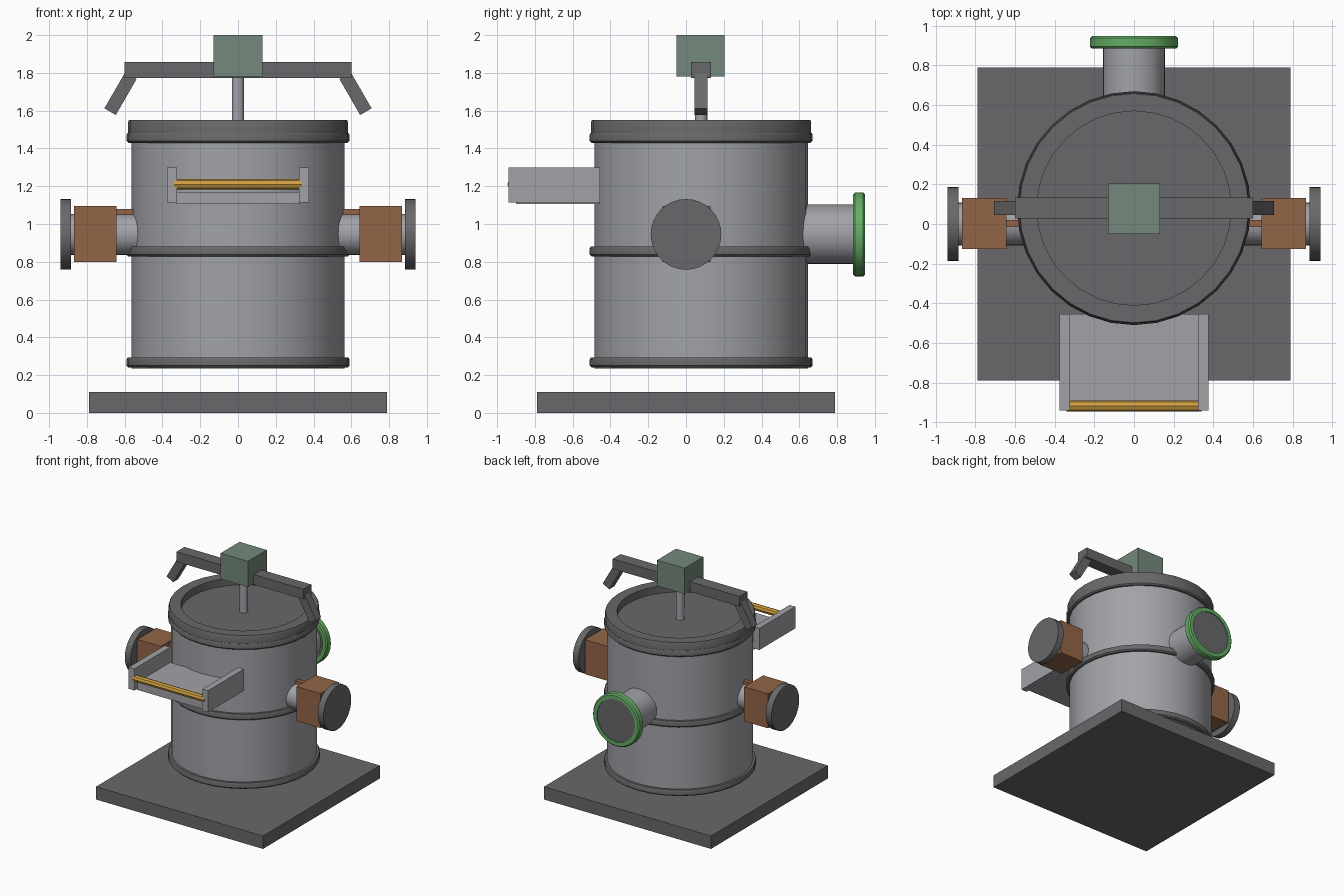
import bpy, bmesh, math
from mathutils import Matrix

old = bpy.data.objects.get("Cube")
if old:
    bpy.data.objects.remove(old, do_unlink=True)


def material(name, rgb):
    m = bpy.data.materials.new(name)
    m.use_nodes = True
    m.diffuse_color = (*rgb, 1)
    m.node_tree.nodes["Principled BSDF"].inputs["Base Color"].default_value = (*rgb, 1)
    return m


STEEL = material("light grey steel", (.36, .365, .39))
DARK = material("dark grey metal", (.14, .14, .145))
COPPER = material("copper brown", (.29, .13, .063))
AMBER = material("amber", (.62, .34, .05))
GREEN = material("bright green", (.13, .42, .13))
SAGE = material("sage green", (.175, .25, .2))

# Rotations that turn the z axis into another axis
UP = Matrix.Identity(4)
ALONG_X = Matrix.Rotation(math.pi / 2, 4, 'Y')
ALONG_Y = Matrix.Rotation(-math.pi / 2, 4, 'X')


def finish(name, bm, mat, smooth=False):
    bmesh.ops.recalc_face_normals(bm, faces=bm.faces)
    me = bpy.data.meshes.new(name)
    bm.to_mesh(me)
    bm.free()
    me.materials.append(mat)
    ob = bpy.data.objects.new(name, me)
    bpy.context.collection.objects.link(ob)
    if smooth:
        bpy.ops.object.select_all(action='DESELECT')
        ob.select_set(True)
        bpy.context.view_layer.objects.active = ob
        bpy.ops.object.shade_smooth_by_angle(angle=math.radians(30))
    return ob


def box(name, x, y, z, mat, tilt=0):
    """Box from its (low, high) extents, tilted about its own y axis."""
    bm = bmesh.new()
    size = [b - a for a, b in (x, y, z)]
    mid = [(a + b) / 2 for a, b in (x, y, z)]
    m = Matrix.Translation(mid) @ Matrix.Rotation(tilt, 4, 'Y') @ Matrix.Diagonal((*size, 1))
    bmesh.ops.create_cube(bm, size=1, matrix=m)
    return finish(name, bm, mat)


def lathe(name, profile, mat, at=(0, 0, 0), axis=UP, sides=32, closed=False):
    """Spin a (radius, height) profile about an axis; closed makes a ring."""
    bm = bmesh.new()
    m = Matrix.Translation(at) @ axis
    rings = []
    for r, h in profile:
        rings.append([bm.verts.new(m @ Matrix.Rotation(2 * math.pi * i / sides, 4, 'Z')
                                   @ Matrix.Translation((r, 0, h)).to_translation())
                      for i in range(sides)])
    pairs = list(zip(rings, rings[1:]))
    if closed:
        pairs.append((rings[-1], rings[0]))
    else:
        bm.faces.new(rings[0])
        bm.faces.new(rings[-1])
    for a, b in pairs:
        for i in range(sides):
            j = (i + 1) % sides
            bm.faces.new((a[i], a[j], b[j], b[i]))
    return finish(name, bm, mat, True)


def rod(name, r, low, high, mat, at=(0, 0, 0), axis=UP, sides=32):
    return lathe(name, [(r, low), (r, high)], mat, at, axis, sides)


# Base plate and vessel
TANK = (0, .08, 0)
box("base_plate", (-.79, .79), (-.79, .79), (0, .11), DARK)
rod("tank_body", .565, .235, 1.475, STEEL, TANK)

# Bands round the vessel
for part, low in (("bottom", .24), ("middle", .828), ("top", 1.43)):
    high = low + .052
    lathe(part + "_band", [(.55, low), (.58, low), (.59, low + .01), (.59, high - .01),
                           (.585, high), (.55, high)], DARK, TANK, closed=True)

# Recessed lid and its raised rim
rod("lid_disc", .5, 1.46, 1.487, DARK, TANK)
lathe("lid_rim", [(.49, 1.47), (.583, 1.47), (.583, 1.54), (.578, 1.55), (.49, 1.55)],
      DARK, TANK, closed=True)

# Lifting mechanism above the lid
rod("lift_stem", .033, 1.48, 1.8, STEEL, TANK, sides=16)
box("lift_beam", (-.6, .6), (.027, .133), (1.772, 1.858), DARK)
box("motor_housing", (-.13, .13), (-.05, .205), (1.78, 2), SAGE)

# Parts found on both sides
for side, s in (("left", 1), ("right", -1)):
    def span(a, b):
        return tuple(sorted((s * a, s * b)))

    box(side + "_lift_hook", span(.587, .657), (.045, .115), (1.58, 1.8), DARK,
        -s * math.radians(30))
    port = (0, 0, .945)
    rod(side + "_port_pipe", .108, *span(.5, .93), STEEL, port, ALONG_X)
    rod(side + "_port_flange", .187, *span(.885, .94), DARK, port, ALONG_X)
    box(side + "_valve_block", span(.642, .867), (-.125, .13), (.8, 1.095), COPPER)
    box(side + "_valve_link", span(.54, .65), (-.015, .02), (1.045, 1.08), COPPER)
    box(side + "_tray_wall", span(.322, .376), (-.94, -.455), (1.115, 1.3), STEEL)

# Rear outlet
outlet = (0, 0, .945)
rod("rear_outlet_pipe", .157, .5, .92, STEEL, outlet, ALONG_Y)
rod("rear_outlet_cover", .19, .895, .94, DARK, outlet, ALONG_Y)
lathe("rear_outlet_ring", [(.18, .885), (.212, .885), (.222, .895), (.222, .938),
                           (.212, .948), (.18, .948)],
      GREEN, outlet, ALONG_Y, closed=True)

# Front loading tray
box("tray_floor", (-.325, .325), (-.9, -.455), (1.105, 1.17), STEEL)
rod("tray_front_bar", .028, -.34, .34, AMBER, (0, -.918, 1.21), ALONG_X, 8)
